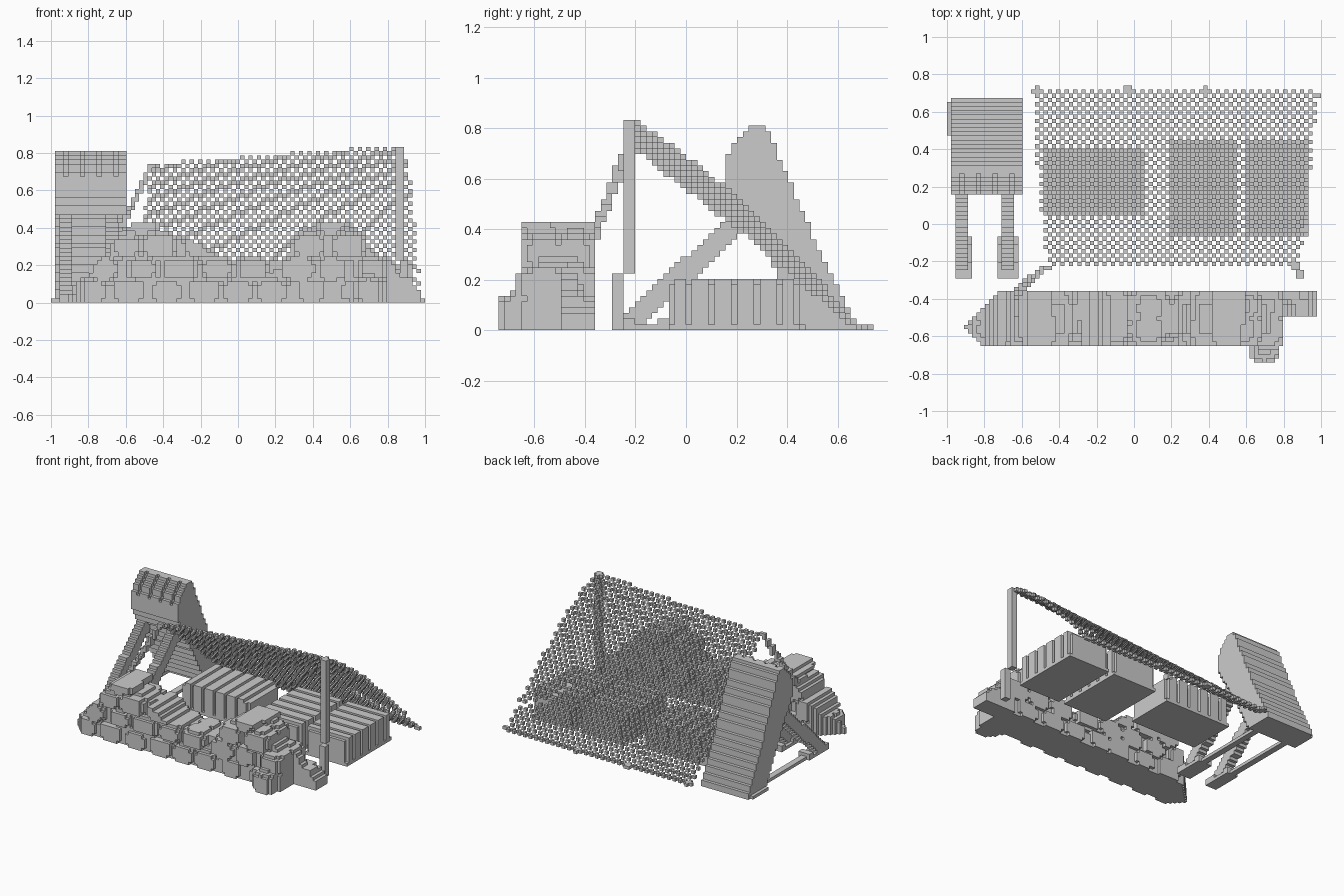
import bpy, bmesh, math, random

random.seed(4)
V = 2 / 89            # block size
ORIGIN = (-1.0, -33 * V, 0.0)

old = bpy.data.objects.get("Cube")
if old:
    bpy.data.objects.remove(old, do_unlink=True)

grey = bpy.data.materials.new("plain_grey")
grey.use_nodes = True
grey.diffuse_color = (0.6, 0.6, 0.6, 1)
grey.node_tree.nodes["Principled BSDF"].inputs["Base Color"].default_value = (0.6, 0.6, 0.6, 1)


def index(point):
    return tuple(math.floor((p - o) / V + 1e-6) for p, o in zip(point, ORIGIN))


def centre(cell):
    return [o + (n + 0.5) * V for n, o in zip(cell, ORIGIN)]


def fill(xr, yr, zr, test=lambda x, y, z: True):
    """Blocks whose centres lie in a box and pass a test."""
    found = set()
    spans = [range(round((lo - o) / V), max(round((hi - o) / V), round((lo - o) / V) + 1))
             for (lo, hi), o in zip((xr, yr, zr), ORIGIN)]
    for i in spans[0]:
        for j in spans[1]:
            for k in spans[2]:
                if test(*centre((i, j, k))):
                    found.add((i, j, k))
    return found


def line(a, b, steps=40):
    return {index([p + (q - p) * t / steps for p, q in zip(a, b)]) for t in range(steps + 1)}


def interp(points, x):
    if x <= points[0][0]:
        return points[0][1]
    for (x0, y0), (x1, y1) in zip(points, points[1:]):
        if x <= x1:
            return y0 + (y1 - y0) * (x - x0) / (x1 - x0)
    return points[-1][1]


def build(name, cells):
    """Skin a set of blocks with their exposed faces."""
    bm = bmesh.new()
    verts = {}

    def vert(c):
        if c not in verts:
            verts[c] = bm.verts.new([o + n * V for n, o in zip(c, ORIGIN)])
        return verts[c]

    for cell in sorted(cells):
        for a in range(3):
            for s in (0, 1):
                near = list(cell)
                near[a] += 2 * s - 1
                if tuple(near) in cells:
                    continue
                quad = []
                for du, dw in ((0, 0), (1, 0), (1, 1), (0, 1)):
                    c = list(cell)
                    c[a] += s
                    c[(a + 1) % 3] += du
                    c[(a + 2) % 3] += dw
                    quad.append(vert(tuple(c)))
                bm.faces.new(quad if s else quad[::-1])
    mesh = bpy.data.meshes.new(name)
    bm.to_mesh(mesh)
    bm.free()
    mesh.materials.append(grey)
    obj = bpy.data.objects.new(name, mesh)
    bpy.context.collection.objects.link(obj)


# Rubble wall: a core with courses of rounded stones
RIDGE = [(-0.92, 0.05), (-0.8, 0.13), (-0.74, 0.2), (-0.66, 0.31), (-0.6, 0.39), (-0.5, 0.41),
         (-0.36, 0.4), (-0.25, 0.31), (-0.1, 0.23), (0.12, 0.22), (0.26, 0.28), (0.33, 0.4),
         (0.5, 0.41), (0.63, 0.39), (0.72, 0.3), (0.82, 0.24), (0.9, 0.14), (0.97, 0.04)]


def in_plan(x, y):
    left = -0.9 + abs(y + 0.55)
    return left < x < (0.97 if y > -0.5 else 0.8)


def stone(cx, cy, cz, rx, ry, rz):
    return fill((cx - rx, cx + rx), (cy - ry, cy + ry), (max(0, cz - rz), cz + rz),
                lambda x, y, z: abs((x - cx) / rx) ** 2.7 + abs((y - cy) / ry) ** 2.7
                + abs((z - cz) / rz) ** 2.7 < 1.1)


def core(x, y, z):
    # the core narrows towards the ridge
    room = 0.135 - 0.08 * z / (interp(RIDGE, x) + 0.05)
    return in_plan(x, y) and abs(y + 0.505) < room and z < interp(RIDGE, x) - 0.03


wall = fill((-0.92, 0.97), (-0.66, -0.35), (0, 0.44), core)
for course in range(4):
    cz = 0.06 + 0.12 * course
    for n in range(-5, 6):
        for cy in (-0.56, -0.445):
            cx = 0.2 * n + 0.1 * (course % 2) + random.uniform(-0.025, 0.025)
            rocks = stone(cx, cy, cz, random.uniform(0.085, 0.105),
                          random.uniform(0.095, 0.115), random.uniform(0.06, 0.08))
            if cz > interp(RIDGE, cx) + 0.02:
                continue
            for c in rocks:
                x, y, z = centre(c)
                if in_plan(x, y) and -0.66 < y < -0.35 and z < interp(RIDGE, x) + 0.02:
                    wall.add(c)
wall |= stone(0.70, -0.66, 0.06, 0.08, 0.08, 0.09) | stone(0.72, -0.62, 0.17, 0.07, 0.06, 0.07)
build("rubble_wall", wall)


# Netting canopy: a checkerboard of blocks on a sloping sheet
def sheet(x, y):
    t = (y + 0.23) / 0.91
    u = (x + 0.45) / 1.32
    bulge = 0.015 + 0.05 * u
    return max(0, (0.735 + 0.095 * u) * (1 - t) + bulge * math.sin(math.pi * min(t, 1))) + 0.01


LEFT_EDGE = [(-0.23, -0.46), (0.2, -0.51), (0.7, -0.54)]
RIGHT_EDGE = [(-0.23, 0.88), (0.1, 0.93), (0.7, 0.98)]
net = set()
for i, j, k in fill((-0.56, 1.0), (-0.23, 0.71), (0, V)):
    x, y, z = centre((i, j, k))
    if (i + j) % 2 == 0 and interp(LEFT_EDGE, y) < x < interp(RIGHT_EDGE, y):
        net.add(index((x, y, sheet(x, y))))
for x in (-0.53, -0.05, 0.37):
    net |= fill((x, x + 0.03), (0.7, 0.74), (0, V))
net |= fill((0.96, 1.0), (0.67, 0.69), (0, V))
build("netting", net)

# Rope and post that hold the netting up
build("tie_rope", line((-0.46, -0.23, 0.74), (-0.62, -0.36, 0.40))
      | line((-0.48, -0.23, 0.70), (-0.64, -0.36, 0.37)))
build("net_post", fill((0.86, 0.92), (-0.295, -0.25), (0, 0.23))
      | fill((0.84, 0.89), (-0.25, -0.2), (0.23, 0.84)))


# Slatted crates: grooves run up the long sides and over the top
def crate(name, xr, yr, along, height=0.2):
    box = (xr, yr)

    def solid(x, y, z):
        p = (x, y)
        edge = [min(p[a] - box[a][0], box[a][1] - p[a]) for a in (0, 1)]
        if z < V:
            return True
        if edge[0] + edge[1] < 1.5 * V:
            return False
        groove = int((p[along] - box[along][0]) / V) % 4 == 3
        if not groove:
            return edge[along] > 1.5 * V or z < height - V
        return edge[1 - along] > V and z < height - V

    build(name, fill(xr, yr, (0, height), solid))


crate("crate_right", (-0.49, 0.05), (0.04, 0.40), 0)
crate("crate_middle", (0.19, 0.55), (-0.075, 0.45), 1)
crate("crate_left", (0.60, 0.93), (-0.075, 0.45), 1)

# Leaning lookout shield: side profile extruded across, with grooved brow
BACK = [(0.0, 0.68), (0.1, 0.635), (0.24, 0.56), (0.4, 0.49), (0.54, 0.43), (0.65, 0.385),
        (0.82, 0.315)]
FRONT = [(0.0, 0.47), (0.28, 0.33), (0.5, 0.2), (0.6, 0.15), (0.68, 0.15), (0.82, 0.26)]


def shield_solid(x, y, z):
    groove = z > 0.67 and int((x + 0.98) / V) % 4 == 2
    return interp(FRONT, z) + (V if groove else 0) < y < interp(BACK, z)


build("leaning_shield", fill((-0.975, -0.6), (0.1, 0.68), (0, 0.82), shield_solid))

# Supporting frame: a strut and a ground runner on each side, plus a rear foot
for side, x, foot in (("right", -0.95, (-0.95, -0.86)), ("left", -0.705, (-0.72, -0.61))):
    strut = fill((x, x + 0.07), (-0.25, 0.3), (0.02, 0.5),
                 lambda x, y, z: abs(z - 0.05 - 0.92 * (y + 0.2)) < 0.058)
    build(side + "_strut", strut)
    runner = fill((x + 0.02, x + 0.065), (-0.29, 0.5), (0, V))
    runner |= fill(foot, (-0.29, -0.06), (0, 2 * V),
                   lambda x, y, z: z < V or y < -0.2 or y > -0.12)
    build(side + "_runner", runner)
build("rear_foot", fill((-1.0, -0.585), (0.47, 0.66), (0, V)))
